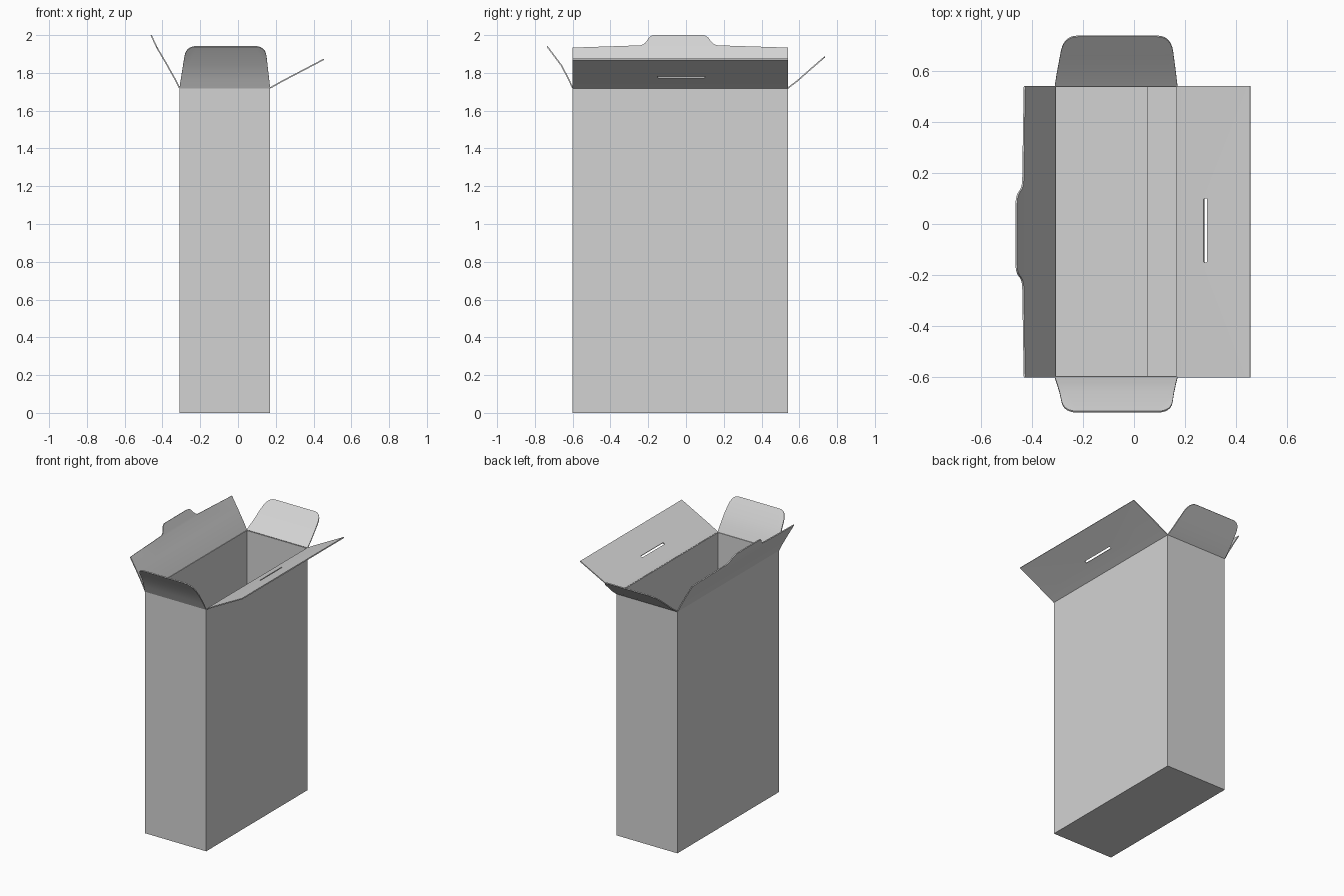
import bpy
import bmesh
import math
from mathutils import Vector

cube = bpy.data.objects.get("Cube")
if cube:
    bpy.data.objects.remove(cube, do_unlink=True)

CARD = 0.007
LEFT, RIGHT, FRONT, BACK, RIM = -0.31, 0.17, -0.60, 0.54, 1.72

card = bpy.data.materials.new("grey_card")
card.use_nodes = True
grey = (0.65, 0.65, 0.65, 1)
card.diffuse_color = grey
card.node_tree.nodes["Principled BSDF"].inputs["Base Color"].default_value = grey


def finish(name, bm, offset):
    """Turn a sheet into a card panel with thickness."""
    bmesh.ops.recalc_face_normals(bm, faces=bm.faces)
    mesh = bpy.data.meshes.new(name)
    bm.to_mesh(mesh)
    bm.free()
    mesh.materials.append(card)
    obj = bpy.data.objects.new(name, mesh)
    bpy.context.collection.objects.link(obj)
    bpy.ops.object.select_all(action="DESELECT")
    obj.select_set(True)
    bpy.context.view_layer.objects.active = obj
    thick = obj.modifiers.new("card_thickness", "SOLIDIFY")
    thick.thickness = CARD
    thick.offset = offset
    bpy.ops.object.modifier_apply(modifier=thick.name)
    bpy.ops.object.shade_smooth_by_angle(angle=math.radians(35))
    return obj


def rounded(corners):
    """Outline from (u, z, radius) corners, rounding those with a radius."""
    out = []
    for i, (u, z, radius) in enumerate(corners):
        p = Vector((u, z))
        if not radius:
            out.append(p)
            continue
        a = p + (Vector(corners[i - 1][:2]) - p).normalized() * radius
        b = p + (Vector(corners[(i + 1) % len(corners)][:2]) - p).normalized() * radius
        for k in range(7):
            t = k / 6
            out.append(a * (1 - t) ** 2 + p * 2 * t * (1 - t) + b * t ** 2)
    return out


def bend(profile, z):
    """Outward position of a flap at height z."""
    for (d0, z0), (d1, z1) in zip(profile, profile[1:]):
        if z <= z1 + 1e-5:
            break
    return d0 + (d1 - d0) * (z - z0) / (z1 - z0)


def flap(name, loops, profile, along_x):
    """Cut a flat flap from its outlines, crease it and fold it outward."""
    bm = bmesh.new()
    edges = []
    for loop in loops:
        verts = [bm.verts.new((p.x, 0, p.y)) for p in loop]
        edges += [bm.edges.new((v, verts[i - 1])) for i, v in enumerate(verts)]
    bmesh.ops.triangle_fill(bm, edges=edges, use_beauty=True)
    for _, z in profile[1:-1]:
        bmesh.ops.bisect_plane(bm, geom=bm.verts[:] + bm.edges[:] + bm.faces[:],
                               plane_co=(0, 0, z), plane_no=(0, 0, 1))
    for v in bm.verts:
        d = bend(profile, v.co.z)
        v.co = (v.co.x, d, v.co.z) if along_x else (d, v.co.x, v.co.z)
    return finish(name, bm, 0)


# Open carton body
bm = bmesh.new()
bmesh.ops.create_cube(bm, size=1)
for v in bm.verts:
    v.co = (RIGHT if v.co.x > 0 else LEFT, BACK if v.co.y > 0 else FRONT,
            RIM if v.co.z > 0 else 0)
top = [f for f in bm.faces if f.calc_center_median().z > RIM - 0.01]
bmesh.ops.delete(bm, geom=top, context="FACES_ONLY")
# keep outward normals on the open shell, thickness goes inward
finish("carton_body", bm, -1)

# Overlapping bottom panel that leaves a seam on the floor
bm = bmesh.new()
corners = [(LEFT, FRONT), (0.055, FRONT), (0.055, BACK), (LEFT, BACK)]
bm.faces.new([bm.verts.new((x, y, CARD * 1.5)) for x, y in corners])
finish("bottom_overlap", bm, 0)


# Tapered dust flaps at front and back
def dust_outline(top_z):
    return rounded([(LEFT, RIM, 0), (LEFT + 0.035, top_z, 0.055),
                    (RIGHT - 0.025, top_z, 0.055), (RIGHT, RIM, 0)])


flap("front_dust_flap", [dust_outline(1.94)],
     [(FRONT, RIM), (-0.623, 1.77), (-0.66, 1.84), (-0.735, 1.94)], True)
flap("back_dust_flap", [dust_outline(1.885)],
     [(BACK, RIM), (0.59, 1.758), (0.66, 1.82), (0.735, 1.885)], True)

# Wide closing flap with a slot
outer = rounded([(FRONT, RIM, 0), (FRONT, 1.872, 0), (BACK, 1.872, 0), (BACK, RIM, 0)])
slot = rounded([(-0.15, 1.777, 0.003), (-0.15, 1.784, 0.003),
                (0.1, 1.784, 0.003), (0.1, 1.777, 0.003)])
flap("slotted_flap", [outer, slot], [(RIGHT, RIM), (0.23, 1.754), (0.455, 1.872)], False)

# Narrow closing flap with a tuck tab
tabbed = rounded([(FRONT, RIM, 0), (FRONT, 1.932, 0), (-0.22, 1.945, 0.03),
                  (-0.19, 2.0, 0.03), (0.11, 2.0, 0.03), (0.145, 1.945, 0.03),
                  (BACK, 1.932, 0), (BACK, RIM, 0)])
flap("tabbed_flap", [tabbed],
     [(LEFT, RIM), (-0.335, 1.77), (-0.38, 1.85), (-0.43, 1.935), (-0.46, 2.0)], False)
